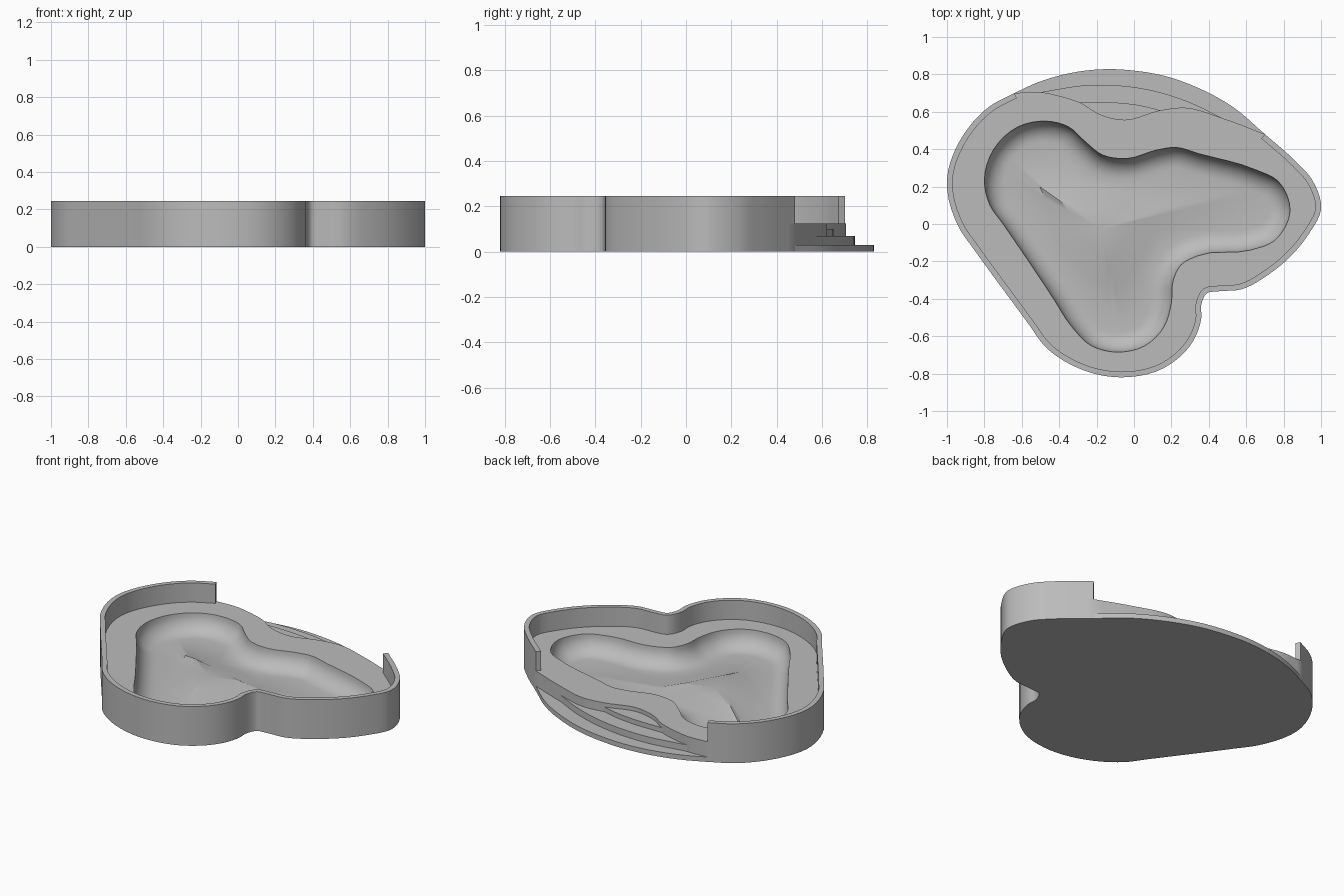
import bpy, bmesh, math
from mathutils import Vector

if "Cube" in bpy.data.objects:
    bpy.data.objects.remove(bpy.data.objects["Cube"], do_unlink=True)

DECK, WALL_TOP, FLOOR, HILL = 0.125, 0.245, 0.015, 0.06

grey = bpy.data.materials.new("plain grey")
grey.use_nodes = True
grey.diffuse_color = (0.5, 0.5, 0.5, 1)
grey.node_tree.nodes["Principled BSDF"].inputs["Base Color"].default_value = grey.diffuse_color


def curve(points, closed=False, steps=5):
    """Smooth curve through points, with tangents weighted by chord length."""
    p = [Vector(q) for q in points]
    n = len(p)

    def tangent(i):
        if not closed and i == 0:
            return (p[1] - p[0]).normalized()
        if not closed and i == n - 1:
            return (p[i] - p[i - 1]).normalized()
        a, b = p[i] - p[i - 1], p[(i + 1) % n] - p[i]
        return (a / a.length * b.length + b / b.length * a.length) / (a.length + b.length)

    out = []
    for i in range(n if closed else n - 1):
        j = (i + 1) % n
        a, b, size = p[i], p[j], (p[j] - p[i]).length
        for k in range(steps):
            t = k / steps
            s = t * t * (3 - 2 * t)
            out.append(a.lerp(b, s) + tangent(i) * size * t * (1 - t) ** 2
                       - tangent(j) * size * t * t * (1 - t))
    return out if closed else out + [p[-1]]


def offset(line, distance, closed=False):
    """Shift a line to its left by a distance."""
    out, n = [], len(line)
    for i, q in enumerate(line):
        before = line[i - 1] if closed else line[max(i - 1, 0)]
        after = line[(i + 1) % n] if closed else line[min(i + 1, n - 1)]
        d = (after - before).normalized()
        out.append(q + Vector((-d.y, d.x)) * distance)
    return out


def ring(bm, line, z):
    return [bm.verts.new((q.x, q.y, z)) for q in line]


def bridge(bm, a, b):
    for i in range(len(a)):
        j = (i + 1) % len(a)
        bm.faces.new((a[i], a[j], b[j], b[i]))


def finish(bm, name):
    bmesh.ops.recalc_face_normals(bm, faces=bm.faces)
    mesh = bpy.data.meshes.new(name)
    bm.to_mesh(mesh)
    bm.free()
    mesh.materials.append(grey)
    obj = bpy.data.objects.new(name, mesh)
    bpy.context.collection.objects.link(obj)
    bpy.ops.object.select_all(action="DESELECT")
    obj.select_set(True)
    bpy.context.view_layer.objects.active = obj
    bpy.ops.object.shade_smooth_by_angle(angle=math.radians(32))


def slab(name, line, z0, z1):
    bm = bmesh.new()
    low, high = ring(bm, line, z0), ring(bm, line, z1)
    bridge(bm, low, high)
    bm.faces.new(low)
    bm.faces.new(high)
    finish(bm, name)


# Outer wall path, counter-clockwise from the back left end to the back right end
outer = curve([(-.64, .7), (-.77, .63), (-.91, .48), (-1, .24), (-.93, -.03),
               (-.86, -.13), (-.56, -.54), (-.48, -.65), (-.3, -.77), (-.07, -.82),
               (.16, -.77), (.32, -.62), (.36, -.5), (.36, -.43), (.39, -.37),
               (.45, -.36), (.57, -.35), (.72, -.27), (.93, -.06), (1, .08),
               (.95, .24), (.87, .33), (.7, .48)])
# Scalloped open edge of the deck, continuing from right to left
deck_back = curve([(.7, .48), (.47, .567), (.27, .622), (.14, .608), (-.05, .557),
                   (-.18, .585), (-.29, .65), (-.4, .685), (-.5, .705), (-.64, .7)])
# Pool rim, counter-clockwise
rim = curve([(-.8, .23), (-.77, .1), (-.7, 0), (-.43, -.4), (-.34, -.54),
             (-.23, -.65), (-.08, -.685), (.06, -.65), (.16, -.55), (.2, -.42),
             (.21, -.3), (.25, -.22), (.34, -.17), (.62, -.14), (.75, -.09),
             (.835, .07), (.77, .23), (.65, .29), (.35, .375), (.22, .41),
             (.12, .395), (-.04, .35), (-.17, .37), (-.26, .44), (-.35, .52),
             (-.47, .55), (-.62, .52), (-.75, .4)], closed=True, steps=4)

# Pool body: sides, underside, deck and hollow bowl
bm = bmesh.new()
outline = outer[:-1] + deck_back[:-1]
low, high = ring(bm, outline, 0), ring(bm, outline, DECK)
bridge(bm, low, high)
bm.faces.new(low)
lip = ring(bm, rim, DECK)
depth = DECK - FLOOR
last = lip
for k in range(1, 9):
    a = k / 8 * math.pi / 2
    line = offset(rim, depth * (1 - math.cos(a)), closed=True)
    new = ring(bm, line, DECK - depth * math.sin(a))
    bridge(bm, last, new)
    last = new

# Low three-cornered mound in the middle of the bowl
corners = [Vector(c) for c in ((-.39, .12), (-.14, -.23), (.0, .02))]
middle = sum(corners, Vector((0, 0))) / 3


def to_mound(q):
    """Where the ray from the middle to q leaves the triangle."""
    d = (q - middle).normalized()
    reach = []
    for i in range(3):
        a, b = corners[i], corners[(i + 1) % 3]
        normal = Vector((b.y - a.y, a.x - b.x))
        if normal.dot(d) > 1e-6:
            reach.append(normal.dot(a - middle) / normal.dot(d))
    return middle + d * min(reach)


top = [to_mound(q) for q in line]
foot = [t + (q - t).normalized() * min(.14, (q - t).length * .8) for t, q in zip(top, line)]
for shape, z in ((foot, FLOOR), (top, HILL)):
    new = ring(bm, shape, z)
    bridge(bm, last, new)
    last = new
hub = bm.verts.new((middle.x, middle.y, HILL))
for i in range(len(last)):
    bm.faces.new((last[i], last[(i + 1) % len(last)], hub))

# Deck surface between the outline and the rim
edges = [bm.edges.get((r[i - 1], r[i])) for r in (high, lip) for i in range(len(r))]
bmesh.ops.triangle_fill(bm, edges=edges, use_beauty=True, normal=(0, 0, 1))
finish(bm, "pool_body")

# Raised wall, open at the back
slab("raised_wall", outer + offset(outer, .03)[::-1], DECK - .005, WALL_TOP)

# Curved entry steps, each backed by the scalloped deck edge
back_edge = deck_back[::-1]
step_lines = {
    "bottom_step": ([(.7, .48), (.53, .625), (.36, .72), (.17, .79), (0, .82), (-.15, .828),
                     (-.35, .805), (-.52, .755), (-.64, .7)], back_edge, .03),
    "middle_step": ([(.47, .567), (.3, .65), (.08, .718), (-.24, .743), (-.5, .705)],
                    back_edge[5:-5], .07),
    "top_step": ([(.14, .608), (.03, .635), (-.08, .648), (-.29, .65)],
                 back_edge[15:-15], .1),
}
for name, (front, back, height) in step_lines.items():
    slab(name, curve(front) + back[1:-1], 0, height)
